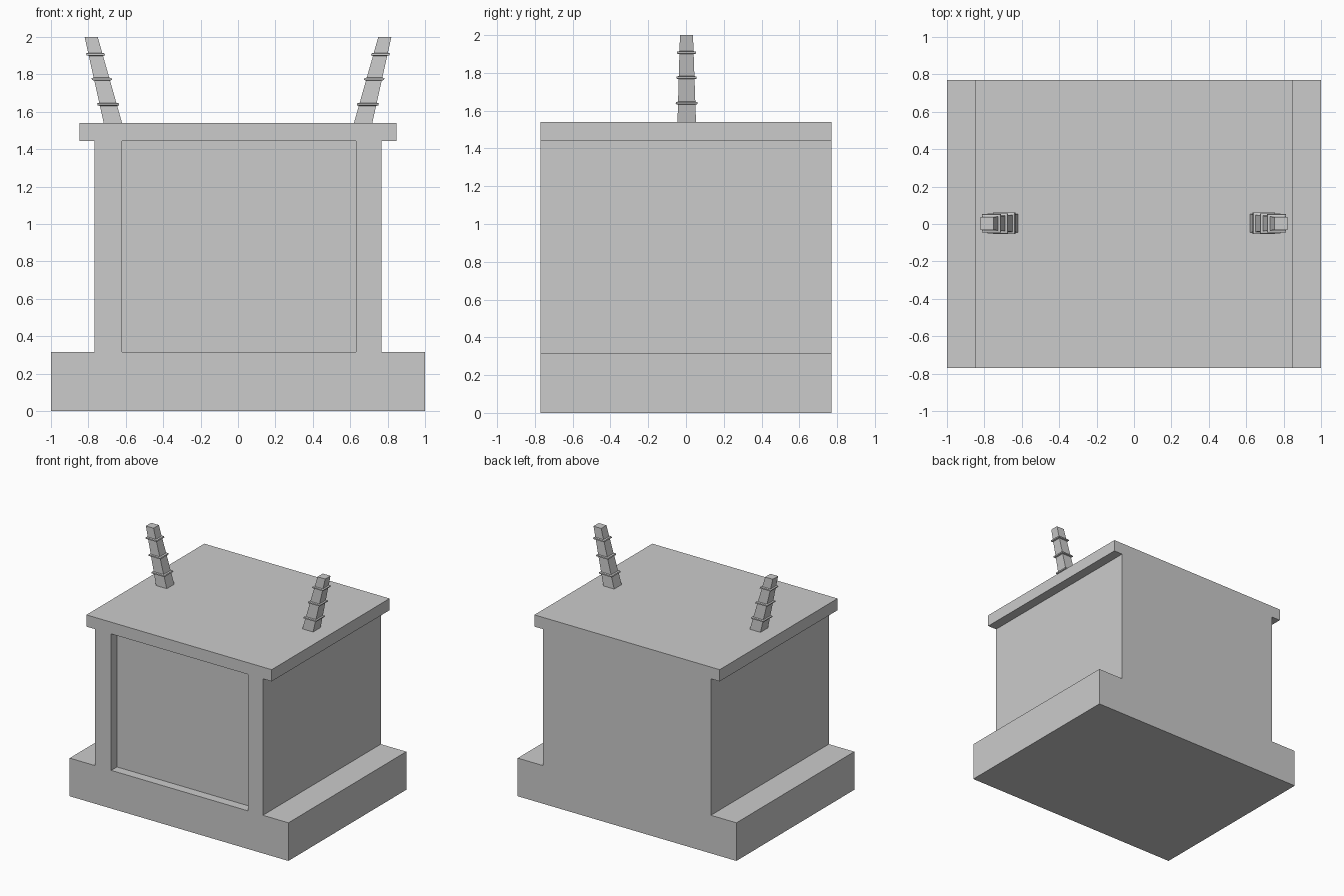
import bpy, bmesh

if "Cube" in bpy.data.objects:
    bpy.data.objects.remove(bpy.data.objects["Cube"])

HALF_DEPTH = 0.77


def make_object(name, bm):
    bmesh.ops.recalc_face_normals(bm, faces=bm.faces[:])
    mesh = bpy.data.meshes.new(name)
    bm.to_mesh(mesh)
    bm.free()
    obj = bpy.data.objects.new(name, mesh)
    bpy.context.collection.objects.link(obj)
    return obj


def loft(name, rings):
    """Join closed rings of points with side faces and cap both ends."""
    bm = bmesh.new()
    loops = [[bm.verts.new(p) for p in ring] for ring in rings]
    n = len(loops[0])
    for a, b in zip(loops, loops[1:]):
        for i in range(n):
            j = (i + 1) % n
            bm.faces.new((a[i], a[j], b[j], b[i]))
    bm.faces.new(loops[0])
    bm.faces.new(loops[-1])
    return make_object(name, bm)


def prism(name, profile, y0, y1):
    return loft(name, [[(x, y, z) for x, z in profile] for y in (y0, y1)])


# Cabinet: plinth, body and overhanging lid as one front profile
half = [(1, 0), (1, 0.315), (0.767, 0.315), (0.767, 1.443), (0.847, 1.443), (0.847, 1.54)]
profile = half + [(-x, z) for x, z in reversed(half)]
cabinet = prism("cabinet_body", profile, -HALF_DEPTH, HALF_DEPTH)

# Recessed front panel
opening = [(-0.62, 0.315), (0.63, 0.315), (0.63, 1.443), (-0.62, 1.443)]
cutter = prism("panel_cutter", opening, -HALF_DEPTH - 0.1, -HALF_DEPTH + 0.075)
cutter.hide_render = True
cutter.hide_set(True)
cut = cabinet.modifiers.new("front_recess", 'BOOLEAN')
cut.operation = 'DIFFERENCE'
cut.solver = 'EXACT'
cut.object = cutter


def post_section(side, z, grow=0.0):
    """Square cross-section of a leaning, tapering post at height z."""
    t = (z - 1.54) / 0.46
    x0, x1 = 0.62 + 0.13 * t - grow, 0.718 + 0.102 * t + grow
    y0, y1 = -0.045 + 0.013 * t - grow, 0.053 - 0.016 * t + grow
    return [(side * x, y, z) for x, y in ((x0, y0), (x1, y0), (x1, y1), (x0, y1))]


# Leaning posts with three thin raised bands each
levels = [(1.54, 0)]
for z in (1.64, 1.775, 1.907):
    levels += [(z - 0.008, 0), (z - 0.005, 0.012), (z + 0.005, 0.012), (z + 0.008, 0)]
levels.append((2.0, 0))
for label, side in (("left", -1), ("right", 1)):
    loft(label + "_post", [post_section(side, z, g) for z, g in levels])
